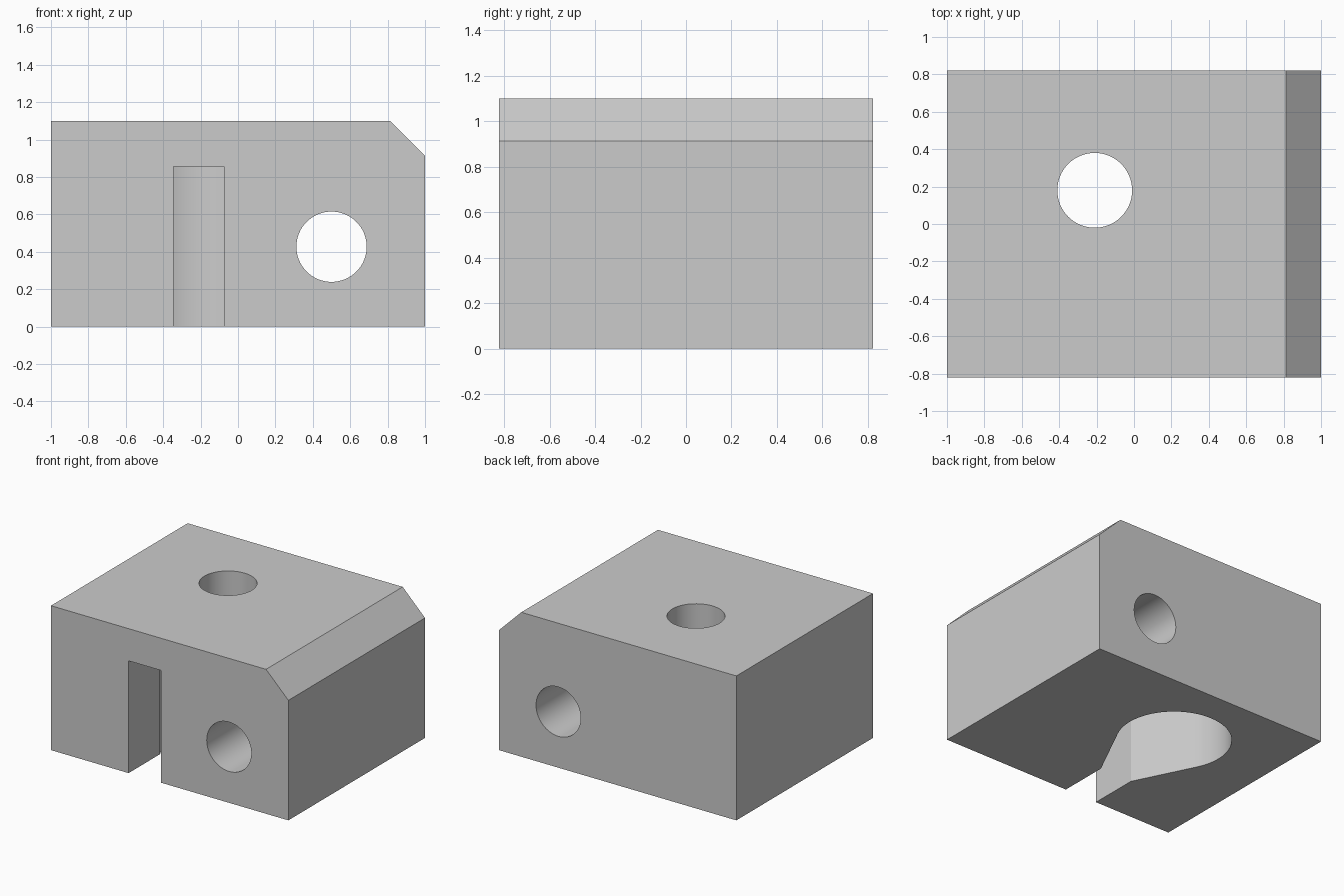
import bpy
import bmesh
from math import sin, cos, radians
from mathutils import Vector

cube = bpy.data.objects.get("Cube")
if cube:
    bpy.data.objects.remove(cube, do_unlink=True)

grey = bpy.data.materials.new("plain grey")
grey.use_nodes = True
colour = (0.6, 0.6, 0.6, 1)
grey.diffuse_color = colour
grey.node_tree.nodes["Principled BSDF"].inputs["Base Color"].default_value = colour


def arc(cx, cy, r, start, end, steps):
    angles = [radians(start + (end - start) * i / steps) for i in range(steps + 1)]
    return [(cx + r * cos(a), cy + r * sin(a)) for a in angles]


def prism(name, profile, axis, low, high):
    """Extrude a closed 2D profile along y (profile in x, z) or z (profile in x, y)."""
    bm = bmesh.new()
    place = (lambda u, v: (u, low, v)) if axis == "y" else (lambda u, v: (u, v, low))
    face = bm.faces.new([bm.verts.new(place(u, v)) for u, v in profile])
    made = bmesh.ops.extrude_face_region(bm, geom=[face])["geom"]
    moved = [g for g in made if isinstance(g, bmesh.types.BMVert)]
    step = Vector((0, 1, 0)) if axis == "y" else Vector((0, 0, 1))
    bmesh.ops.translate(bm, verts=moved, vec=step * (high - low))
    bmesh.ops.recalc_face_normals(bm, faces=bm.faces)
    mesh = bpy.data.meshes.new(name)
    bm.to_mesh(mesh)
    bm.free()
    mesh.materials.append(grey)
    obj = bpy.data.objects.new(name, mesh)
    bpy.context.collection.objects.link(obj)
    return obj


# Block with one chamfered top edge
block = prism("block", [(-1, 0), (1, 0), (1, 0.914), (0.812, 1.1), (-1, 1.1)],
              "y", -0.822, 0.822)

# Keyhole pocket: front slot flaring into a round chamber, open below
cx, cy, half = -0.21, 0.18, 0.136
pocket = [(cx - half, -1), (cx + half, -1), (cx + half, -0.445)]
pocket += arc(cx, cy, 0.4, -26.6, 206.6, 48)
pocket += [(cx - half, -0.445)]

cutters = [
    prism("pocket_cutter", pocket, "z", -0.2, 0.855),
    prism("top_bore_cutter", arc(cx, cy, 0.2, 0, 360, 64)[:-1], "z", 0.5, 1.4),
    prism("cross_bore_cutter", arc(0.5, 0.427, 0.188, 0, 360, 64)[:-1], "y", -1, 1),
]

# Cut the openings
bpy.ops.object.select_all(action="DESELECT")
block.select_set(True)
bpy.context.view_layer.objects.active = block
for cutter in cutters:
    cutter.hide_render = True
    mod = block.modifiers.new(cutter.name, "BOOLEAN")
    mod.operation = "DIFFERENCE"
    mod.solver = "EXACT"
    mod.object = cutter
    bpy.ops.object.modifier_apply(modifier=mod.name)
    bpy.data.objects.remove(cutter, do_unlink=True)

bpy.ops.object.shade_smooth_by_angle(angle=radians(20))
